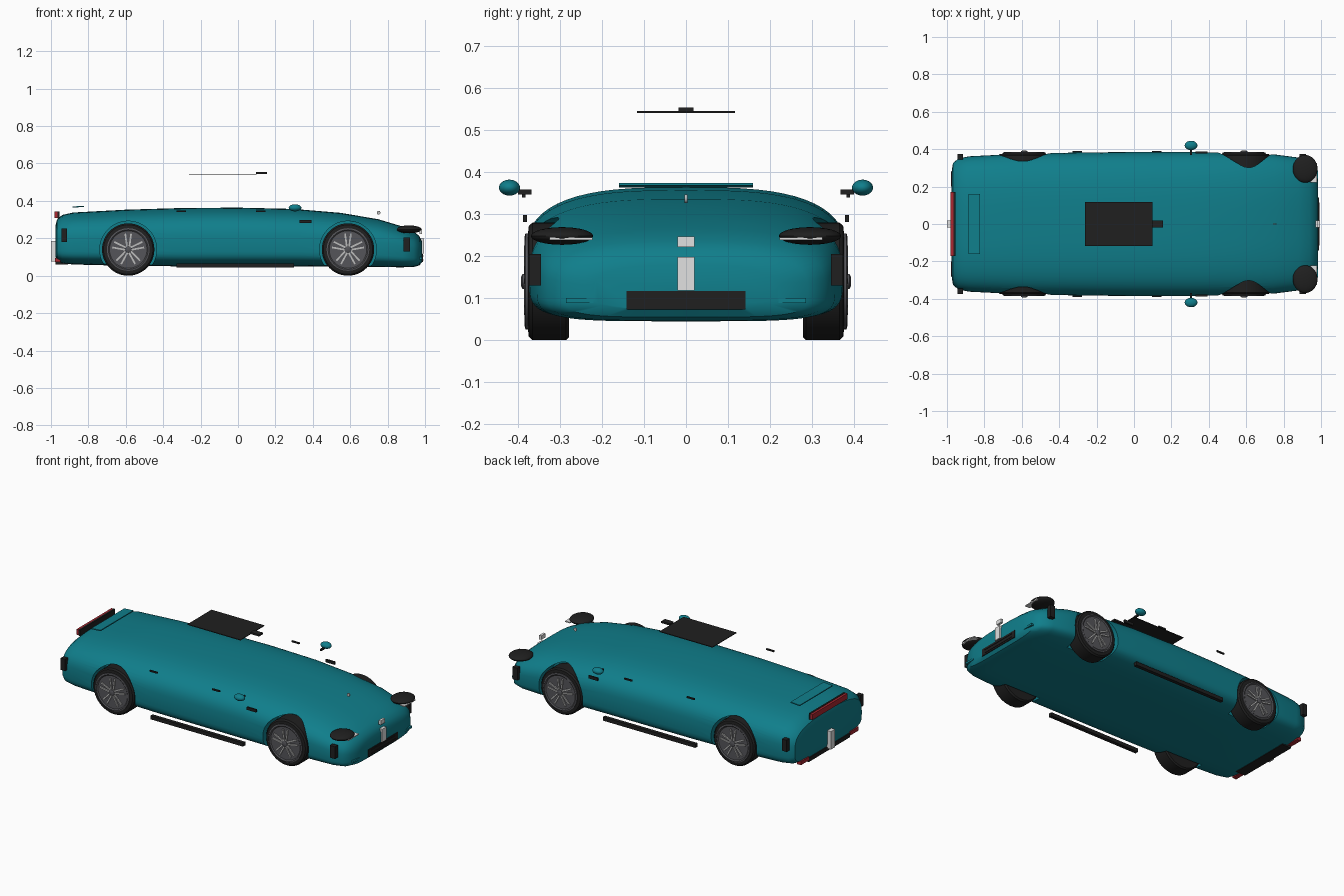
import bpy, bmesh, math
from mathutils import Matrix

cube = bpy.data.objects.get("Cube")
if cube:
    bpy.data.objects.remove(cube, do_unlink=True)


def material(name, rgb):
    m = bpy.data.materials.new(name)
    m.use_nodes = True
    m.diffuse_color = (*rgb, 1)
    m.node_tree.nodes["Principled BSDF"].inputs["Base Color"].default_value = (*rgb, 1)
    return m


TEAL = material("teal_paint", (0.005, 0.21, 0.26))
BLACK = material("black_trim", (0.014, 0.014, 0.014))
GREY = material("dark_wheel_grey", (0.09, 0.09, 0.1))
SILVER = material("silver", (0.5, 0.5, 0.5))
WHITE = material("white_plate", (0.75, 0.75, 0.75))
RED = material("red_lens", (0.4, 0.02, 0.03))


def make(name, bm, mat, smooth=False):
    bmesh.ops.recalc_face_normals(bm, faces=bm.faces)
    mesh = bpy.data.meshes.new(name)
    bm.to_mesh(mesh)
    bm.free()
    obj = bpy.data.objects.new(name, mesh)
    bpy.context.collection.objects.link(obj)
    mesh.materials.append(mat)
    if smooth:
        smooth_shade(obj)
    return obj


def smooth_shade(obj):
    bpy.ops.object.select_all(action="DESELECT")
    obj.select_set(True)
    bpy.context.view_layer.objects.active = obj
    bpy.ops.object.shade_smooth_by_angle(angle=math.radians(35))


def box(name, x, y, z, mat, tilt=0):
    """Box from (low, high) ranges, optionally tilted about y."""
    bm = bmesh.new()
    mid = [(r[0] + r[1]) / 2 for r in (x, y, z)]
    size = [r[1] - r[0] for r in (x, y, z)]
    bmesh.ops.create_cube(bm, size=1, matrix=Matrix.Translation(mid)
                          @ Matrix.Rotation(tilt, 4, "Y") @ Matrix.Diagonal((*size, 1)))
    return make(name, bm, mat)


def side_box(name, x, y, z, mat):
    """The same box on both sides of the car."""
    box("near_" + name, x, (-y[1], -y[0]), z, mat)
    box("far_" + name, x, y, z, mat)


def ellipsoid(name, centre, radii, mat):
    bm = bmesh.new()
    bmesh.ops.create_uvsphere(bm, u_segments=32, v_segments=16, radius=1,
                              matrix=Matrix.Translation(centre) @ Matrix.Diagonal((*radii, 1)))
    return make(name, bm, mat, True)


def lathe(name, profile, x, z, side, mat, steps=48):
    """Spin (radius, y) points round an axle parallel to y."""
    bm = bmesh.new()
    rings = []
    for r, y in profile:
        rings.append([bm.verts.new((x + r * math.cos(math.tau * i / steps), side * y,
                                    z + r * math.sin(math.tau * i / steps))) for i in range(steps)])
    for a, b in zip(rings, rings[1:]):
        for i in range(steps):
            j = (i + 1) % steps
            bm.faces.new((a[i], a[j], b[j], b[i]))
    bm.faces.new(rings[0])
    bm.faces.new(rings[-1])
    return make(name, bm, mat, True)


# Body: rounded cross-sections (x, half width, bottom, top) lofted tail to nose
STATIONS = [
    (-0.975, 0.28, 0.10, 0.27), (-0.968, 0.325, 0.08, 0.30), (-0.94, 0.35, 0.066, 0.325),
    (-0.88, 0.362, 0.06, 0.338), (-0.6, 0.376, 0.053, 0.353), (-0.3, 0.382, 0.05, 0.362),
    (0, 0.385, 0.05, 0.364), (0.3, 0.385, 0.05, 0.357), (0.55, 0.381, 0.048, 0.336),
    (0.75, 0.372, 0.046, 0.302), (0.88, 0.355, 0.045, 0.263), (0.94, 0.33, 0.047, 0.236),
    (0.97, 0.29, 0.055, 0.212), (0.985, 0.22, 0.075, 0.18)]


def power(v, n):
    return math.copysign(abs(v) ** (2 / n), v)


bm = bmesh.new()
rings, count = [], 64
for x, half, low, high in STATIONS:
    belt = low + 0.4 * (high - low)
    ring = []
    for i in range(count):
        c, s = math.cos(math.tau * i / count), math.sin(math.tau * i / count)
        n = 3 if s > 0 else 4.5
        rise = high - belt if s > 0 else belt - low
        ring.append(bm.verts.new((x, half * power(c, n), belt + rise * power(s, n))))
    rings.append(ring)
for a, b in zip(rings, rings[1:]):
    for i in range(count):
        j = (i + 1) % count
        bm.faces.new((a[i], a[j], b[j], b[i]))
bm.faces.new(rings[0])
bm.faces.new(rings[-1])
body = make("body", bm, TEAL)

# Wheel arches cut into the body, then the wheels
AXLE = 0.14
for end, wx in (("rear", -0.587), ("front", 0.588)):
    for side_name, side in (("near", -1), ("far", 1)):
        tag = f"{side_name}_{end}_"
        cutter = lathe(tag + "arch_cutter", [(0.152, 0.268), (0.152, 0.5)], wx, AXLE, side, TEAL)
        cutter.hide_render = True
        mod = body.modifiers.new("arch", "BOOLEAN")
        mod.operation, mod.solver, mod.object = "DIFFERENCE", "EXACT", cutter
        bpy.context.view_layer.objects.active = body
        bpy.ops.object.modifier_apply(modifier=mod.name)
        bpy.data.objects.remove(cutter, do_unlink=True)

        lathe(tag + "tyre", [(0.1, 0.278), (0.132, 0.278), (0.14, 0.286), (0.14, 0.365),
                             (0.132, 0.374), (0.114, 0.376)], wx, AXLE, side, BLACK)
        lathe(tag + "rim", [(0.114, 0.36), (0.114, 0.382), (0.106, 0.384), (0.1, 0.379)],
              wx, AXLE, side, GREY)
        lathe(tag + "hub", [(0.018, 0.37), (0.018, 0.389), (0.012, 0.392)], wx, AXLE, side, GREY, 24)
        # Five tapered spokes
        bm = bmesh.new()
        for k in range(5):
            turn = (Matrix.Translation((wx, side * 0.381, AXLE))
                    @ Matrix.Rotation(math.tau * k / 5, 4, "Y"))
            for offset in (-0.011, 0.011):
                bmesh.ops.create_cube(bm, size=1, matrix=turn @ Matrix.Translation((offset, 0, 0.05))
                                      @ Matrix.Rotation(offset * 12, 4, "Y")
                                      @ Matrix.Diagonal((0.009, 0.01, 0.07, 1)))
        make(tag + "spokes", bm, SILVER)
smooth_shade(body)

# Headlights with light strips, and door mirrors on stalks
for side_name, side in (("near", -1), ("far", 1)):
    ellipsoid(side_name + "_headlight", (0.915, side * 0.295, 0.248), (0.066, 0.074, 0.021), BLACK)
    ellipsoid(side_name + "_mirror", (0.305, side * 0.42, 0.363), (0.034, 0.025, 0.019), TEAL)
side_box("light_strip", (0.945, 0.978), (0.222, 0.325), (0.238, 0.244), WHITE)
side_box("mirror_stalk", (0.3, 0.31), (0.368, 0.4), (0.347, 0.358), BLACK)

# Side trim
side_box("side_skirt", (-0.33, 0.3), (0.358, 0.38), (0.043, 0.065), BLACK)
side_box("rear_door_handle", (-0.33, -0.278), (0.382, 0.39), (0.34, 0.349), BLACK)
side_box("front_door_handle", (0.095, 0.147), (0.382, 0.39), (0.34, 0.349), BLACK)
side_box("side_vent", (0.33, 0.393), (0.378, 0.388), (0.281, 0.298), BLACK)
side_box("front_marker", (0.886, 0.92), (0.345, 0.373), (0.13, 0.205), BLACK)
side_box("rear_marker", (-0.945, -0.915), (0.345, 0.373), (0.18, 0.252), BLACK)

# Nose: grille with slats, plates, bumper inserts and hood ornament
box("grille", (0.95, 0.988), (-0.142, 0.142), (0.073, 0.117), BLACK)
for z in (0.085, 0.105):
    box("grille_slat", (0.985, 0.991), (-0.115, 0.115), (z - 0.003, z + 0.003), BLACK)
box("front_plate", (0.975, 0.995), (-0.02, 0.02), (0.118, 0.198), WHITE)
box("nose_badge", (0.97, 0.985), (-0.02, 0.02), (0.222, 0.247), WHITE)
side_box("bumper_insert", (0.95, 0.985), (0.22, 0.285), (0.088, 0.1), TEAL)
lathe("hood_ornament", [(0.01, -0.003), (0.01, 0.003)], 0.752, 0.337, 1, SILVER, 20)

# Tail: light bar, plate, reflectors, diffuser and lid spoiler
box("tail_light_housing", (-0.966, -0.955), (-0.17, 0.17), (0.307, 0.344), BLACK)
box("tail_light_lens", (-0.98, -0.966), (-0.17, 0.17), (0.309, 0.342), RED)
box("rear_plate", (-1.0, -0.965), (-0.02, 0.02), (0.075, 0.185), WHITE)
side_box("rear_reflector", (-0.978, -0.95), (0.2, 0.28), (0.072, 0.094), RED)
box("rear_diffuser", (-0.975, -0.91), (-0.2, 0.2), (0.06, 0.085), BLACK)
box("lid_spoiler", (-0.885, -0.823), (-0.16, 0.16), (0.366, 0.372), TEAL, math.radians(-4))

# Roof panel and its small sensor block
box("roof_panel", (-0.262, 0.098), (-0.117, 0.117), (0.541, 0.545), BLACK)
box("roof_sensor", (0.096, 0.156), (-0.018, 0.018), (0.543, 0.554), BLACK)
